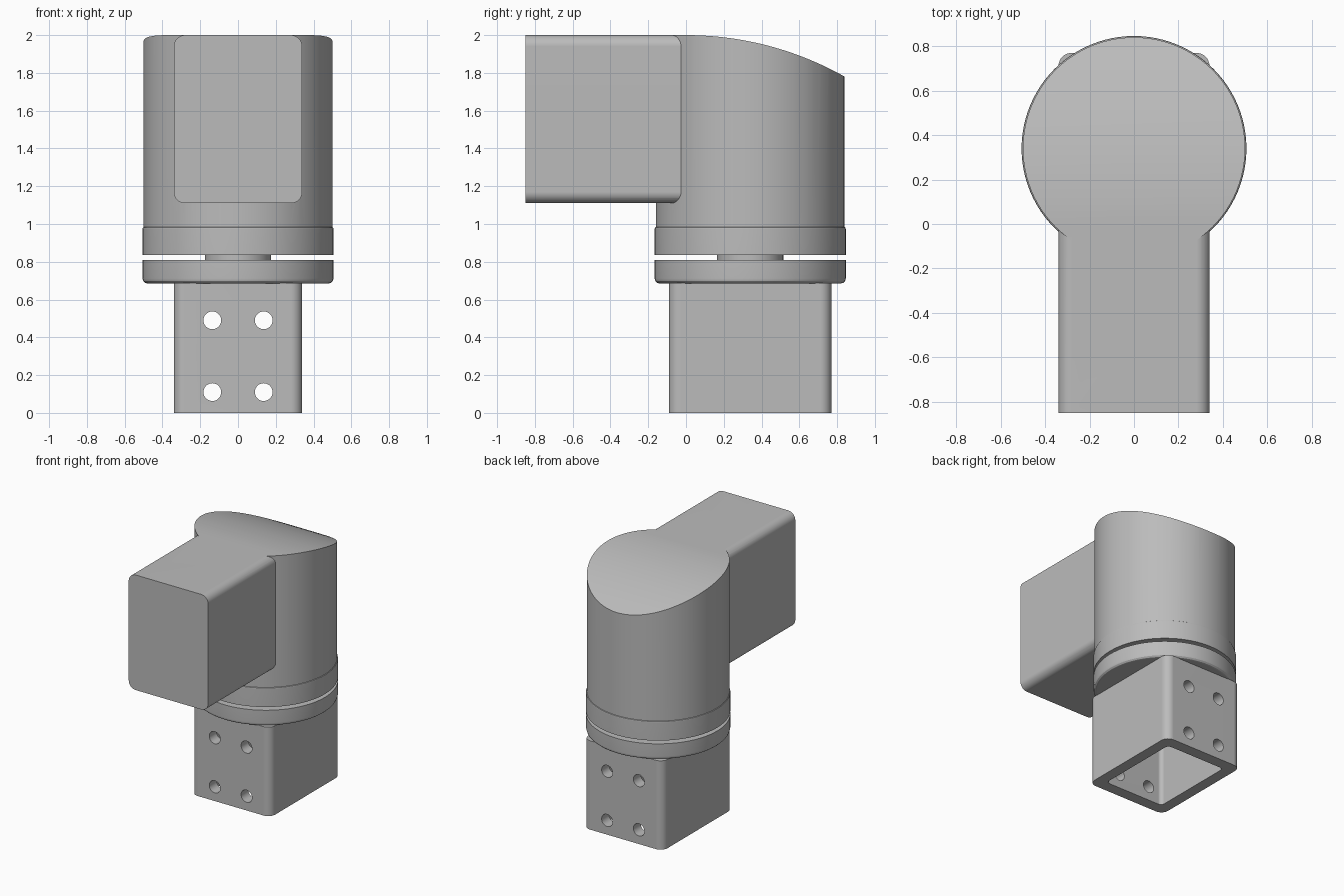
import bpy
import bmesh
import math
from mathutils import Matrix

AXIS_Y = 0.34      # vertical axis of the round parts
HALF_W = 0.34      # half width of both square tubes

if "Cube" in bpy.data.objects:
    bpy.data.objects.remove(bpy.data.objects["Cube"], do_unlink=True)

grey = bpy.data.materials.new("satin grey")
grey.use_nodes = True
colour = (0.5, 0.5, 0.5, 1.0)
grey.diffuse_color = colour
grey.node_tree.nodes["Principled BSDF"].inputs["Base Color"].default_value = colour


def make_object(name, bm, matrix=Matrix()):
    bmesh.ops.recalc_face_normals(bm, faces=bm.faces)
    mesh = bpy.data.meshes.new(name)
    bm.to_mesh(mesh)
    bm.free()
    mesh.transform(matrix)
    mesh.materials.append(grey)
    obj = bpy.data.objects.new(name, mesh)
    bpy.context.collection.objects.link(obj)
    return obj


def extrude_outline(name, points, length, matrix=Matrix()):
    """Solid prism: an outline in local xy, extruded along local z."""
    bm = bmesh.new()
    face = bm.faces.new([bm.verts.new((x, y, 0)) for x, y in points])
    made = bmesh.ops.extrude_face_region(bm, geom=[face])["geom"]
    verts = [v for v in made if isinstance(v, bmesh.types.BMVert)]
    bmesh.ops.translate(bm, verts=verts, vec=(0, 0, length))
    return make_object(name, bm, matrix)


def rounded_rect(hx, hy, r, steps=8):
    if r == 0:
        return [(hx, hy), (-hx, hy), (-hx, -hy), (hx, -hy)]
    points = []
    for corner, (sx, sy) in enumerate([(1, 1), (-1, 1), (-1, -1), (1, -1)]):
        for i in range(steps + 1):
            a = math.pi / 2 * (corner + i / steps)
            points.append((sx * (hx - r) + r * math.cos(a),
                           sy * (hy - r) + r * math.sin(a)))
    return points


def circle(r, count):
    return [(r * math.cos(math.tau * i / count), r * math.sin(math.tau * i / count))
            for i in range(count)]


def lathe(name, profile, count=96):
    """Spin a list of (radius, z) points about the vertical axis."""
    bm = bmesh.new()
    rings = [[bm.verts.new((x, y, z)) for x, y in circle(r, count)] for r, z in profile]
    for low, high in zip(rings, rings[1:]):
        for i in range(count):
            j = (i + 1) % count
            bm.faces.new((low[i], low[j], high[j], high[i]))
    bm.faces.new(rings[0])
    bm.faces.new(rings[-1])
    return make_object(name, bm, Matrix.Translation((0, AXIS_Y, 0)))


def boolean(target, tool, operation):
    """Apply a boolean and remove the tool object."""
    mod = target.modifiers.new("boolean", 'BOOLEAN')
    mod.operation, mod.solver, mod.object = operation, 'EXACT', tool
    graph = bpy.context.evaluated_depsgraph_get()
    mesh = bpy.data.meshes.new_from_object(target.evaluated_get(graph))
    target.modifiers.clear()
    target.data = mesh
    bpy.data.objects.remove(tool, do_unlink=True)


def square_tube(name, half_depth, length, pocket_shift, pocket_half, matrix, rows):
    """Rounded tube, open at one end, with a windowed end plate and bolt holes."""
    tube = extrude_outline(name, rounded_rect(HALF_W, half_depth, 0.06), length, matrix)
    shift = Matrix.Translation((0, pocket_shift, -0.05))
    pocket = extrude_outline("pocket_cutter", rounded_rect(0.255, pocket_half, 0.03),
                             0.69, matrix @ shift)
    boolean(tube, pocket, 'DIFFERENCE')
    window = extrude_outline("window_cutter", rounded_rect(0.205, pocket_half - 0.042, 0),
                             length + 0.1, matrix @ shift)
    boolean(tube, window, 'DIFFERENCE')
    for x in (-0.136, 0.136):
        for z in rows:
            place = Matrix.Translation((x, 1, z)) @ Matrix.Rotation(math.pi / 2, 4, 'X')
            hole = extrude_outline("hole_cutter", circle(0.047, 32), 2, matrix @ place)
            boolean(tube, hole, 'DIFFERENCE')
    return tube


# Lower tube, open downwards
post = square_tube("lower_tube", 0.43, 0.687, 0, 0.34,
                   Matrix.Translation((0, AXIS_Y, 0)), (0.11, 0.49))

# Two bearing rings around a narrow neck
lower_ring = lathe("lower_ring", [(0.48, 0.685), (0.493, 0.689), (0.502, 0.698),
                                  (0.506, 0.712), (0.506, 0.81)])
neck = lathe("bearing_neck", [(0.175, 0.80), (0.175, 0.845)])
upper_ring = lathe("upper_ring", [(0.506, 0.835), (0.506, 0.973), (0.504, 0.981),
                                  (0.498, 0.985)])

# Round housing with a top that curves down towards the back
housing = lathe("housing", [(0.5, 0.98), (0.5, 2.2)])
arc_r, steps = 1.714, 24
side = [(-0.6, 0.5), (-0.6, 2.0)]
for i in range(steps + 1):
    y = 0.95 * i / steps
    side.append((y, 2.0 - arc_r + math.sqrt(arc_r ** 2 - y ** 2)))
side.append((0.95, 0.5))
# local x, y, z become world y, z, x
to_side = Matrix(((0, 0, 1, -1), (1, 0, 0, 0), (0, 1, 0, 0), (0, 0, 0, 1)))
boolean(housing, extrude_outline("top_cutter", side, 2, to_side), 'INTERSECT')

# Horizontal tube, open to the front, merged with the housing
to_front = Matrix(((1, 0, 0, 0), (0, 0, 1, -0.85), (0, 1, 0, 1.555), (0, 0, 0, 1)))
arm = square_tube("front_tube", 0.445, 0.85, 0.005, 0.34, to_front, (0.11, 0.49))
# the mirrored axes flip the faces, so set them outwards again
bm = bmesh.new()
bm.from_mesh(arm.data)
bmesh.ops.recalc_face_normals(bm, faces=bm.faces)
bm.to_mesh(arm.data)
bm.free()
boolean(housing, arm, 'UNION')

# Smooth the round faces and keep the flat ones flat
for obj in (post, lower_ring, neck, upper_ring, housing):
    bpy.ops.object.select_all(action='DESELECT')
    obj.select_set(True)
    bpy.context.view_layer.objects.active = obj
    bpy.ops.object.shade_smooth_by_angle(angle=math.radians(25))
    weighted = obj.modifiers.new("weighted normals", 'WEIGHTED_NORMAL')
    weighted.keep_sharp = True
